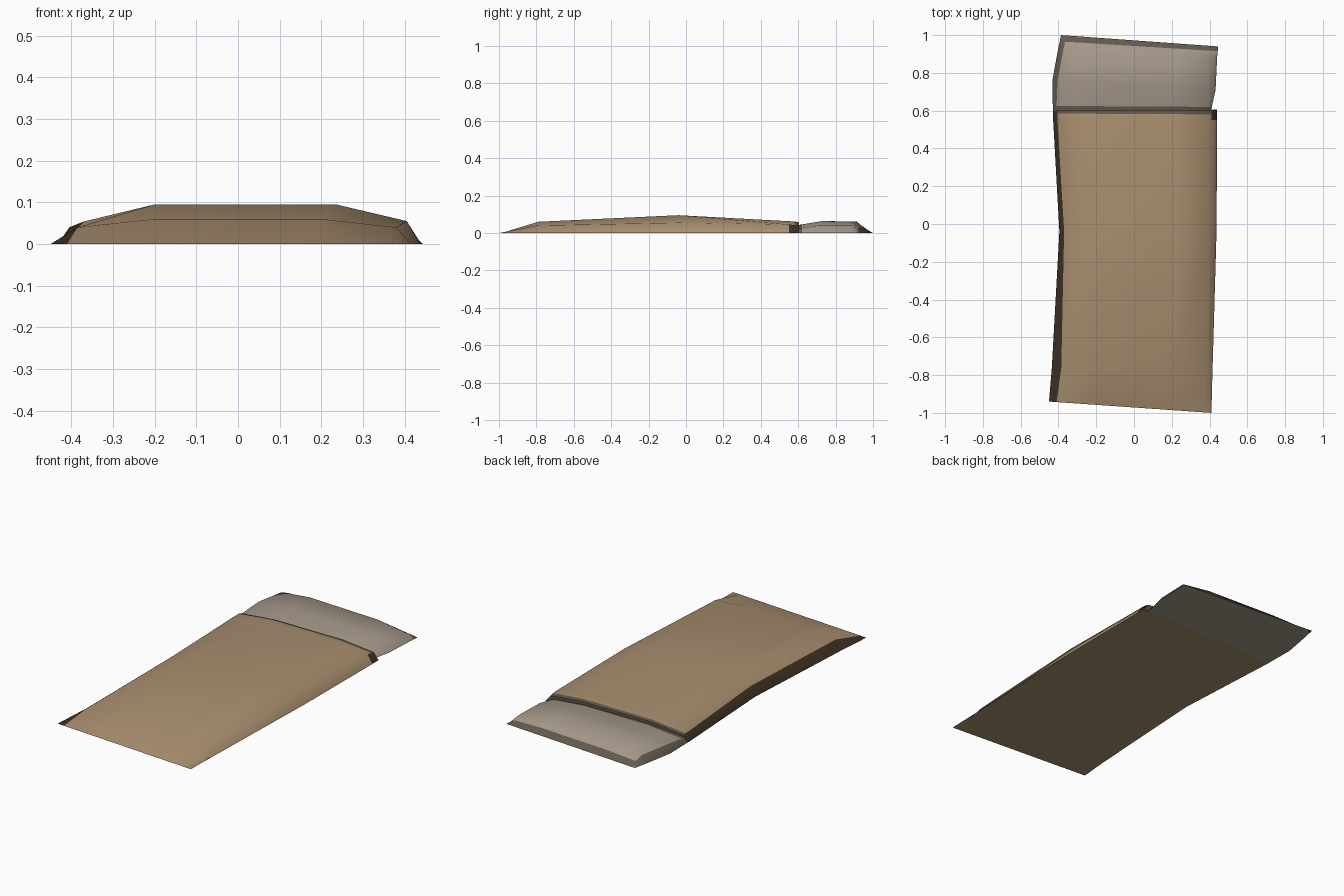
import bpy, bmesh, math

if "Cube" in bpy.data.objects:
    bpy.data.objects.remove(bpy.data.objects["Cube"])


def material(name, rgb):
    m = bpy.data.materials.new(name)
    m.diffuse_color = (*rgb, 1)
    m.use_nodes = True
    m.node_tree.nodes["Principled BSDF"].inputs["Base Color"].default_value = m.diffuse_color
    return m


tan = material("tan_cloth", (0.40, 0.275, 0.16))
brown = material("dark_brown_edge", (0.048, 0.030, 0.016))
grey = material("pale_grey_cloth", (0.37, 0.31, 0.25))
rim = material("grey_brown_rim", (0.125, 0.10, 0.075))


def loft(name, rows, mats, rule):
    """Rows hold: left y, right y, six x values, shoulder z (left, right), top z."""
    bm = bmesh.new()
    rings = []
    for yl, yr, xs, zl, zr, zt in rows:
        zs = (0, zl, zt, zt, zr, 0)
        ring = []
        for x, z in zip(xs, zs):
            t = (x - xs[0]) / (xs[5] - xs[0])
            ring.append(bm.verts.new((x, yl + (yr - yl) * t, z)))
        rings.append(ring)
    for r, (a, b) in enumerate(zip(rings, rings[1:])):
        for c in range(6):  # column 5 is the flat underside
            d = (c + 1) % 6
            f = bm.faces.new((a[c], a[d], b[d], b[c]))
            f.material_index = rule(r, c)
    for r, ring in ((-1, rings[0]), (99, rings[-1])):
        if max(v.co.z for v in ring) > 0.001:
            f = bm.faces.new(ring)
            f.material_index = rule(r, 2)
    bmesh.ops.recalc_face_normals(bm, faces=bm.faces)
    me = bpy.data.meshes.new(name)
    bm.to_mesh(me)
    bm.free()
    for m in mats:
        me.materials.append(m)
    ob = bpy.data.objects.new(name, me)
    bpy.context.collection.objects.link(ob)
    bpy.ops.object.select_all(action='DESELECT')
    bpy.context.view_layer.objects.active = ob
    ob.select_set(True)
    bpy.ops.object.shade_smooth_by_angle(angle=math.radians(55))
    return ob


# Blanket: thin at the foot, highest in the middle, folded at the pillow
def blanket_colour(r, c):
    if c == 5:
        return 0
    if r >= 3 and c in (0, 4):
        return 1
    if r >= 4:
        return 2
    return 1 if c == 0 else 0


loft("blanket", [
    (-0.94, -1.00, (-0.45, -0.41, -0.20, 0.20, 0.37, 0.41), 0, 0, 0),
    (-0.76, -0.80, (-0.435, -0.385, -0.20, 0.20, 0.38, 0.415), 0.04, 0.04, 0.06),
    (-0.04, -0.04, (-0.395, -0.37, -0.20, 0.235, 0.405, 0.437), 0.054, 0.055, 0.095),
    (0.55, 0.55, (-0.428, -0.405, -0.20, 0.22, 0.41, 0.44), 0.04, 0.045, 0.063),
    (0.585, 0.58, (-0.43, -0.405, -0.20, 0.22, 0.41, 0.44), 0.04, 0.043, 0.061),
    (0.60, 0.605, (-0.43, -0.405, -0.20, 0.22, 0.41, 0.44), 0.036, 0.038, 0.057),
], [tan, brown, rim], blanket_colour)


# Pillow: low rounded pad with a darker rim on the front, left and back
def pillow_colour(r, c):
    if c == 5:
        return 0
    return 1 if r <= 0 or r >= 4 or c == 0 else 0


loft("pillow", [
    (0.595, 0.60, (-0.43, -0.41, -0.20, 0.20, 0.39, 0.41), 0.025, 0.025, 0.042),
    (0.625, 0.62, (-0.43, -0.41, -0.20, 0.20, 0.39, 0.412), 0.027, 0.027, 0.046),
    (0.76, 0.71, (-0.432, -0.405, -0.21, 0.22, 0.40, 0.432), 0.04, 0.04, 0.063),
    (0.92, 0.88, (-0.403, -0.375, -0.20, 0.23, 0.405, 0.44), 0.04, 0.04, 0.062),
    (0.967, 0.915, (-0.393, -0.365, -0.20, 0.24, 0.41, 0.443), 0.02, 0.02, 0.028),
    (1.00, 0.94, (-0.386, -0.36, -0.20, 0.24, 0.42, 0.445), 0, 0, 0),
], [grey, rim], pillow_colour)
